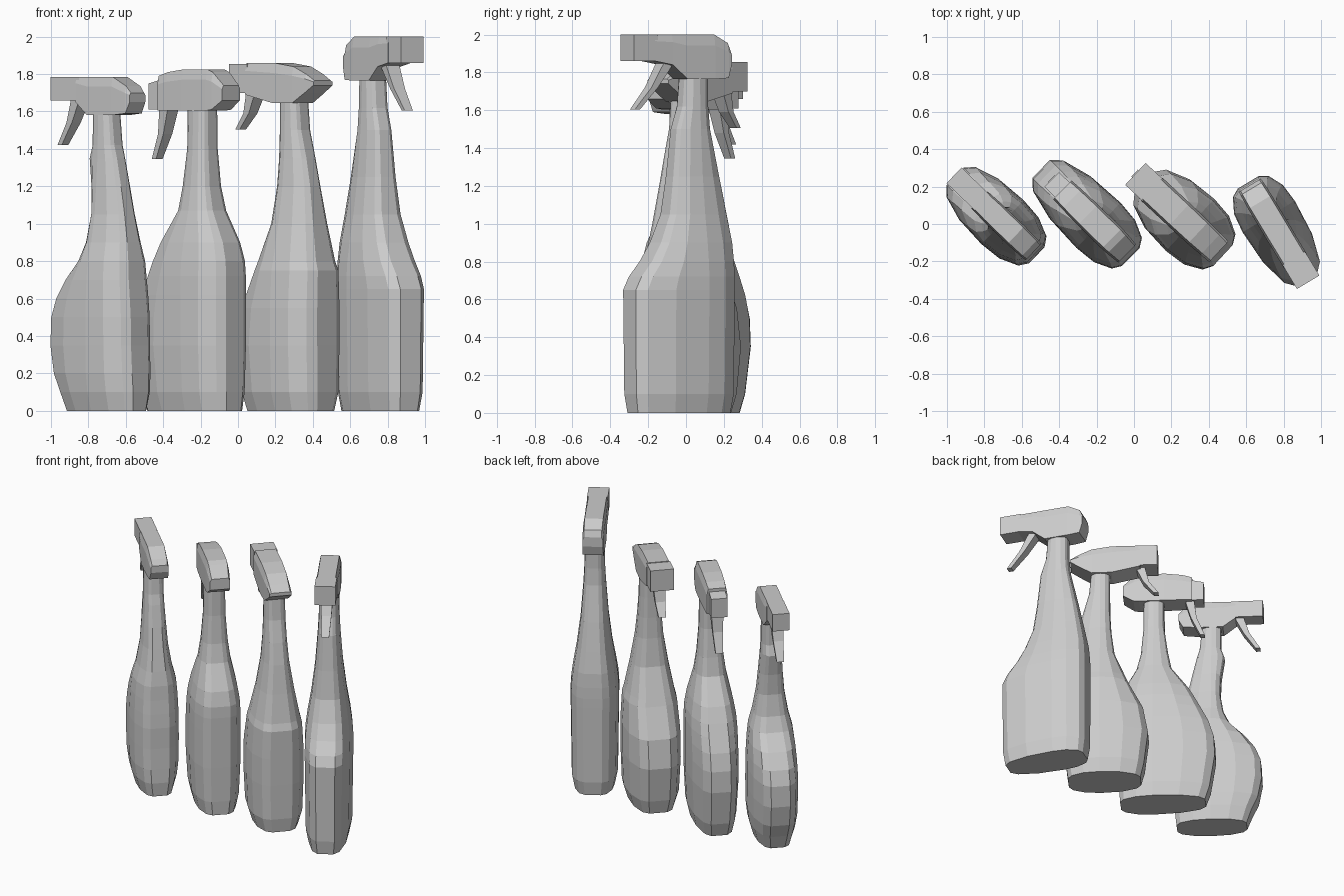
import bpy
import bmesh
from math import radians
from mathutils import Matrix, Vector

default_cube = bpy.data.objects.get("Cube")
if default_cube:
    bpy.data.objects.remove(default_cube, do_unlink=True)

grey = bpy.data.materials.new("plain_grey")
grey.use_nodes = True
grey_colour = (.6, .6, .6, 1)
grey.diffuse_color = grey_colour
grey.node_tree.nodes["Principled BSDF"].inputs["Base Color"].default_value = grey_colour

# Half outline of the oval bottle section: length factor, width factor
OVAL_HALF = [(1, .4), (.88, .68), (.5, .93), (0, 1), (-.5, .93), (-.88, .68), (-1, .4)]
OVAL = OVAL_HALF + [(along, -across) for along, across in reversed(OVAL_HALF)]


def loft(name, rings, placement):
    """Skin a row of matching rings and close both ends."""
    mesh = bpy.data.meshes.new(name)
    bm = bmesh.new()
    loops = [[bm.verts.new(Vector(point)) for point in ring] for ring in rings]
    for lower, upper in zip(loops, loops[1:]):
        for i in range(len(lower)):
            j = (i + 1) % len(lower)
            bm.faces.new((lower[i], lower[j], upper[j], upper[i]))
    bm.faces.new(loops[0])
    bm.faces.new(loops[-1])
    bmesh.ops.recalc_face_normals(bm, faces=bm.faces)
    bm.to_mesh(mesh)
    bm.free()
    mesh.materials.append(grey)
    obj = bpy.data.objects.new(name, mesh)
    obj.matrix_world = placement
    bpy.context.collection.objects.link(obj)
    return obj


def oval_ring(height, front, back, width):
    return [((front if along > 0 else back) * along, across * width, height)
            for along, across in OVAL]


def head_ring(along, bottom, top, width):
    """Upright slab section with a slight slope under the top."""
    shoulder = bottom + (top - bottom) * .75
    half = [(width, bottom), (width, shoulder), (.85 * width, top)]
    outline = half + [(-across, height) for across, height in reversed(half)]
    return [(along, across, height) for across, height in outline]


def box_ring(along, bottom, top, width):
    return [(along, -width, bottom), (along, width, bottom),
            (along, width, top), (along, -width, top)]


def lever_ring(along, height, depth, width):
    return [(along - depth, -width, height), (along + depth, -width, height),
            (along + depth, width, height), (along - depth, width, height)]


def spray_bottle(name, origin, angle, body, head, nozzle, trigger):
    """Local +x points toward the nozzle."""
    placement = Matrix.Translation((*origin, 0)) @ Matrix.Rotation(radians(angle), 4, "Z")
    loft(name + "_body", [oval_ring(*row) for row in body], placement)
    loft(name + "_head", [head_ring(*row) for row in head], placement)
    loft(name + "_nozzle", [box_ring(*row) for row in nozzle], placement)
    # The trigger narrows toward its tip
    levers = [lever_ring(along, height, depth, width)
              for (along, height), depth, width
              in zip(trigger, (.032, .02, .016), (.042, .034, .025))]
    loft(name + "_trigger", levers, placement)


# Round-bellied bottle; body rows: height, front reach, back reach, half width
spray_bottle(
    "belly_bottle", (-.703, .01), 136,
    body=[(0, .245, .245, .12), (.1, .28, .255, .148), (.2, .325, .252, .16),
          (.35, .352, .245, .163), (.5, .345, .243, .163), (.6, .305, .235, .16),
          (.7, .23, .225, .155), (.8, .13, .218, .145), (.9, .085, .2, .118),
          (1.05, .06, .17, .092), (1.2, .067, .139, .08), (1.35, .09, .105, .07),
          (1.42, .066, .085, .068), (1.6, .066, .066, .066)],
    head=[(-.23, 1.65, 1.7, .06), (-.2, 1.59, 1.735, .064), (-.1, 1.58, 1.785, .067),
          (.08, 1.58, 1.785, .067), (.17, 1.65, 1.785, .063)],
    nozzle=[(.15, 1.66, 1.785, .058), (.36, 1.66, 1.785, .058)],
    trigger=[(.19, 1.67), (.245, 1.54), (.325, 1.42)])

# Broad bottle with a rounded head
spray_bottle(
    "broad_bottle", (-.19, -.007), 135.5,
    body=[(0, .36, .235, .135), (.1, .392, .24, .157), (.35, .43, .242, .169),
          (.5, .422, .242, .169), (.62, .387, .242, .169), (.72, .338, .242, .168),
          (.8, .298, .238, .163), (.9, .245, .21, .146), (1.07, .125, .12, .108),
          (1.2, .1, .09, .09), (1.4, .073, .073, .075), (1.64, .07, .07, .072)],
    head=[(-.215, 1.66, 1.74, .068), (-.14, 1.61, 1.81, .075), (-.1, 1.605, 1.825, .077),
          (.08, 1.605, 1.825, .077), (.2, 1.605, 1.81, .074), (.27, 1.605, 1.79, .07)],
    nozzle=[(.26, 1.61, 1.77, .055), (.35, 1.61, 1.75, .055)],
    trigger=[(.25, 1.62), (.28, 1.48), (.34, 1.345)])

# Tapered bottle with a wedge head and wide nozzle
spray_bottle(
    "tapered_bottle", (.3, -.005), 137,
    body=[(0, .28, .225, .15), (.1, .305, .238, .18), (.35, .335, .24, .19),
          (.55, .3, .24, .19), (.75, .2, .24, .178), (.8, .18, .222, .165),
          (1, .1, .185, .125), (1.2, .075, .152, .092), (1.35, .067, .12, .08),
          (1.5, .065, .08, .074), (1.66, .065, .065, .072)],
    head=[(-.21, 1.74, 1.765, .075), (-.15, 1.7, 1.8, .078), (-.06, 1.645, 1.84, .082),
          (.08, 1.645, 1.86, .084), (.28, 1.69, 1.86, .084)],
    nozzle=[(.27, 1.7, 1.855, .08), (.4, 1.7, 1.855, .08)],
    trigger=[(.28, 1.7), (.32, 1.59), (.39, 1.505)])

# Tall slim bottle facing the other way
spray_bottle(
    "tall_bottle", (.72, .04), -59,
    body=[(0, .375, .195, .135), (.1, .39, .21, .155), (.65, .395, .213, .163),
          (.72, .36, .213, .163), (.8, .295, .21, .158), (.9, .235, .203, .145),
          (1.05, .175, .175, .12), (1.25, .148, .135, .095), (1.5, .123, .08, .076),
          (1.62, .085, .07, .07), (1.8, .07, .07, .066)],
    head=[(-.195, 1.84, 1.91, .068), (-.175, 1.77, 1.955, .07), (-.09, 1.765, 2, .073),
          (.08, 1.765, 2, .073), (.17, 1.84, 2, .072), (.28, 1.86, 2, .072)],
    nozzle=[(.26, 1.86, 2, .07), (.41, 1.86, 2, .07)],
    trigger=[(.17, 1.86), (.26, 1.72), (.36, 1.605)])
